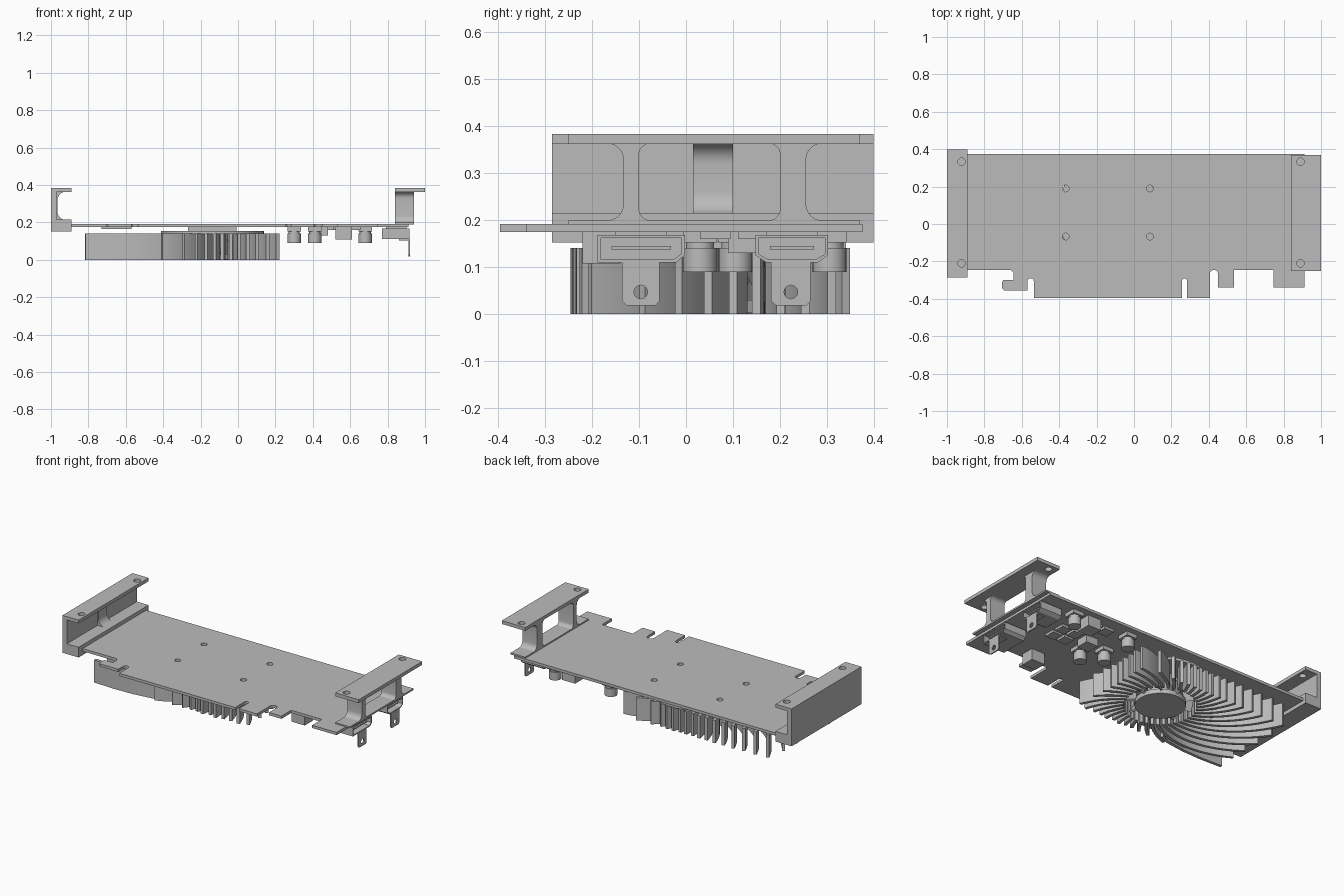
import bpy, bmesh
from math import sin, cos, pi, radians
from mathutils import Vector, Matrix

cube = bpy.data.objects.get("Cube")
if cube:
    bpy.data.objects.remove(cube)

grey = bpy.data.materials.new("plain_grey")
grey.use_nodes = True
grey.diffuse_color = (0.5, 0.5, 0.5, 1)
grey.node_tree.nodes["Principled BSDF"].inputs["Base Color"].default_value = (0.5, 0.5, 0.5, 1)


def finish(name, bm):
    bmesh.ops.recalc_face_normals(bm, faces=bm.faces)
    mesh = bpy.data.meshes.new(name)
    bm.to_mesh(mesh)
    bm.free()
    mesh.materials.append(grey)
    obj = bpy.data.objects.new(name, mesh)
    bpy.context.collection.objects.link(obj)
    return obj


def smooth(obj):
    bpy.ops.object.select_all(action='DESELECT')
    obj.select_set(True)
    bpy.context.view_layer.objects.active = obj
    bpy.ops.object.shade_smooth_by_angle(angle=radians(35))
    return obj


def prism(name, outline, axis, a, b):
    """Extrude a 2D outline along an axis from a to b."""
    place = {'x': lambda u, v, w: (w, u, v),
             'y': lambda u, v, w: (u, w, v),
             'z': lambda u, v, w: (u, v, w)}[axis]
    bm = bmesh.new()
    face = bm.faces.new([bm.verts.new(place(u, v, a)) for u, v in outline])
    ext = bmesh.ops.extrude_face_region(bm, geom=[face])
    moved = [e for e in ext['geom'] if isinstance(e, bmesh.types.BMVert)]
    bmesh.ops.translate(bm, verts=moved, vec=Vector(place(0, 0, b - a)))
    return finish(name, bm)


def box(name, x0, x1, y0, y1, z0, z1):
    return prism(name, [(x0, y0), (x1, y0), (x1, y1), (x0, y1)], 'z', z0, z1)


def disc(name, x, y, r, z0, z1, sides=32):
    ring = [(x + r * cos(2 * pi * i / sides), y + r * sin(2 * pi * i / sides)) for i in range(sides)]
    return smooth(prism(name, ring, 'z', z0, z1))


def cut(obj, cutter):
    mod = obj.modifiers.new("cut", 'BOOLEAN')
    mod.object, mod.operation, mod.solver = cutter, 'DIFFERENCE', 'EXACT'
    bpy.context.view_layer.objects.active = obj
    bpy.ops.object.modifier_apply(modifier=mod.name)
    bpy.data.objects.remove(cutter)


def drill(obj, spots, r, z0, z1):
    for x, y in spots:
        cut(obj, disc("hole_cutter", x, y, r, z0, z1, 20))


def flared(u0, u1, z0, z1, f0, f1, steps=7):
    """Upright post outline, widening by f0 and f1 at both ends."""
    arc = [pi / 2 * i / steps for i in range(steps + 1)]
    left = [(u0 - f0 * (1 - sin(t)), z0 + f0 * (1 - cos(t))) for t in arc]
    left += [(u0 - f0 * (1 - sin(t)), z1 - f0 * (1 - cos(t))) for t in reversed(arc)]
    right = [(u1 + f1 * (1 - sin(t)), z1 - f1 * (1 - cos(t))) for t in arc]
    right += [(u1 + f1 * (1 - sin(t)), z0 + f1 * (1 - cos(t))) for t in reversed(arc)]
    pts = []
    for p in left + right:
        if not pts or (Vector(p) - Vector(pts[-1])).length > 1e-5:
            pts.append(p)
    return pts


# Circuit board with edge connector and rounded slots
def slot(x0, x1, y):
    r = (x1 - x0) / 2
    return [(x0 + r - r * cos(pi * i / 6), y - r + r * sin(pi * i / 6)) for i in range(7)]


edge = [(-.97, -.245), (-.66, -.245), (-.645, -.26), (-.645, -.3), (-.7, -.3), (-.705, -.31),
        (-.705, -.345), (-.695, -.355), (-.57, -.355)]
edge += slot(-.57, -.535, -.29) + [(-.535, -.395), (.257, -.395)]
edge += slot(.257, .283, -.29) + [(.283, -.395), (.405, -.395)]
edge += slot(.405, .45, -.245) + [(.45, -.34), (.535, -.34), (.535, -.245), (.745, -.245),
                                 (.745, -.34), (.912, -.34), (.912, .375), (-.97, .375)]
board = prism("circuit_board", edge, 'z', .175, .192)
drill(board, [(x, y) for x in (-.365, .085) for y in (-.067, .19)], .018, .1, .3)

# Closed bracket at the right end (-x)
box("end_bracket_wall", -1, -.97, -.285, .398, .152, .383)
box("end_bracket_foot", -.97, -.89, -.285, .398, .152, .215)
top = box("end_bracket_top", -1, -.89, -.285, .398, .362, .383)
drill(top, [(-.922, -.21), (-.922, .333)], .02, .3, .5)
smooth(prism("end_bracket_rib", flared(-.985, -.965, .213, .364, 0, .045), 'y', .015, .1))

# Open bracket at the connector end (+x)
top = box("open_bracket_top", .84, 1, -.25, .37, .362, .383)
drill(top, [(.89, -.21), (.89, .333)], .02, .3, .5)
box("open_bracket_foot", .84, .94, -.25, .37, .19, .2)
for name, y0, y1, f0, f1 in (("front_post", -.133, -.1, .035, .025), ("back_post", .2, .255, .025, .035)):
    smooth(prism("open_bracket_" + name, flared(y0, y1, .199, .363, f0, f1), 'x', .84, .94))

# Heatsink base, pedestal and fan
CX, CY = -.137, .06
disc("heatsink_base", CX, CY, .275, .139, .155, 48)
box("heatsink_pedestal", CX - .13, CX + .13, CY - .13, CY + .13, .155, .176)
disc("fan_hub", CX, CY, .14, .002, .03, 48)
disc("fan_motor", CX, CY, .07, .03, .14)
for i in range(9):
    a = 2 * pi * i / 9
    blade = box("fan_blade", .13, .19, -.006, .006, -.055, .055)
    blade.data.transform(Matrix.Translation((CX, CY, .065)) @ Matrix.Rotation(a, 4, 'Z')
                         @ Matrix.Rotation(radians(35), 4, 'X'))


# Swirling fins clipped to a rectangular envelope
def ribbon(name, path, w, z0, z1):
    sides = ([], [])
    for i, p in enumerate(path):
        d = (path[min(i + 1, len(path) - 1)] - path[max(i - 1, 0)]).normalized()
        n = Vector((-d.y, d.x)) * w / 2
        sides[0].append(tuple(p + n))
        sides[1].append(tuple(p - n))
    return smooth(prism(name, sides[0] + sides[1][::-1], 'z', z0, z1))


for i in range(40):
    path = []
    for step in range(60):
        r = .2 + step * .014
        a = 2 * pi * i / 40 - 1.4 * (r - .2)
        p = Vector((CX + r * cos(a), CY + r * sin(a)))
        if not (-.82 < p.x < .215 and -.235 < p.y < .345):
            break
        path.append(p)
    if len(path) > 2:
        ribbon("heatsink_fin", path, .018, 0, .14)
ribbon("heatsink_front_fin", [Vector(p) for p in ((-.36, -.19), (-.42, -.215), (-.55, -.232),
                                                  (-.68, -.236), (-.815, -.23))], .018, 0, .14)

# Capacitors
for x, y in ((.3, .105), (.41, .03), (.68, .305), (.3, .305)):
    box("capacitor_base", x - .036, x + .036, y - .036, y + .036, .152, .176)
    disc("capacitor_neck", x, y, .03, .138, .153, 24)
    disc("capacitor_can", x, y, .036, .09, .14, 24)

# Coils, chips and the pin header
box("coil", .52, .61, .25, .34, .11, .176)
box("coil", .4, .48, .09, .17, .13, .176)
box("pin_header", .52, .61, -.22, -.14, .108, .176)
box("side_chip", -.73, -.57, -.1, .06, .165, .176)
for x in (.51, .59):
    for y in (.03, .11):
        box("memory_chip", x, x + .065, y, y + .065, .16, .176)
for x in (.4, .48):
    box("memory_chip", x, x + .065, .24, .305, .16, .176)


# Video sockets: hollow shells with a tongue inside
def socket(name, outline, y0, y1):
    shell = prism(name + "_shell", outline, 'x', .77, .917)
    ym, zm = (y0 + y1) / 2, .138
    inner = [(ym + (y - ym) * .92, zm + (z - zm) * .78) for y, z in outline]
    cut(shell, prism("socket_cutter", inner, 'x', .85, 1))
    box(name + "_tongue", .84, .905, y0 + .03, y1 - .03, .137, .145)


socket("wide_socket", [(-.188, .11), (-.02, .11), (-.002, .126), (-.002, .168), (-.188, .168)], -.188, -.002)
socket("slim_socket", [(.148, .125), (.17, .11), (.28, .11), (.302, .125), (.302, .168), (.148, .168)], .148, .302)
box("socket_riser", .79, .9, -.15, -.04, .165, .176)
box("socket_riser", .79, .9, .17, .28, .165, .176)

# Mounting tabs with a screw hole
for y, w in ((-.096, .04), (.223, .042)):
    tab = prism("mounting_tab", [(y - w, .11), (y - w, .028), (y - w + .01, .018), (y + w - .01, .018),
                                 (y + w, .028), (y + w, .11)], 'x', .912, .919)
    ring = [(y + .0145 * cos(pi * i / 10), .047 + .0145 * sin(pi * i / 10)) for i in range(20)]
    cut(tab, prism("tab_hole_cutter", ring, 'x', .88, .95))
    box("tab_link", .86, .919, y - w, y + w, .104, .112)
